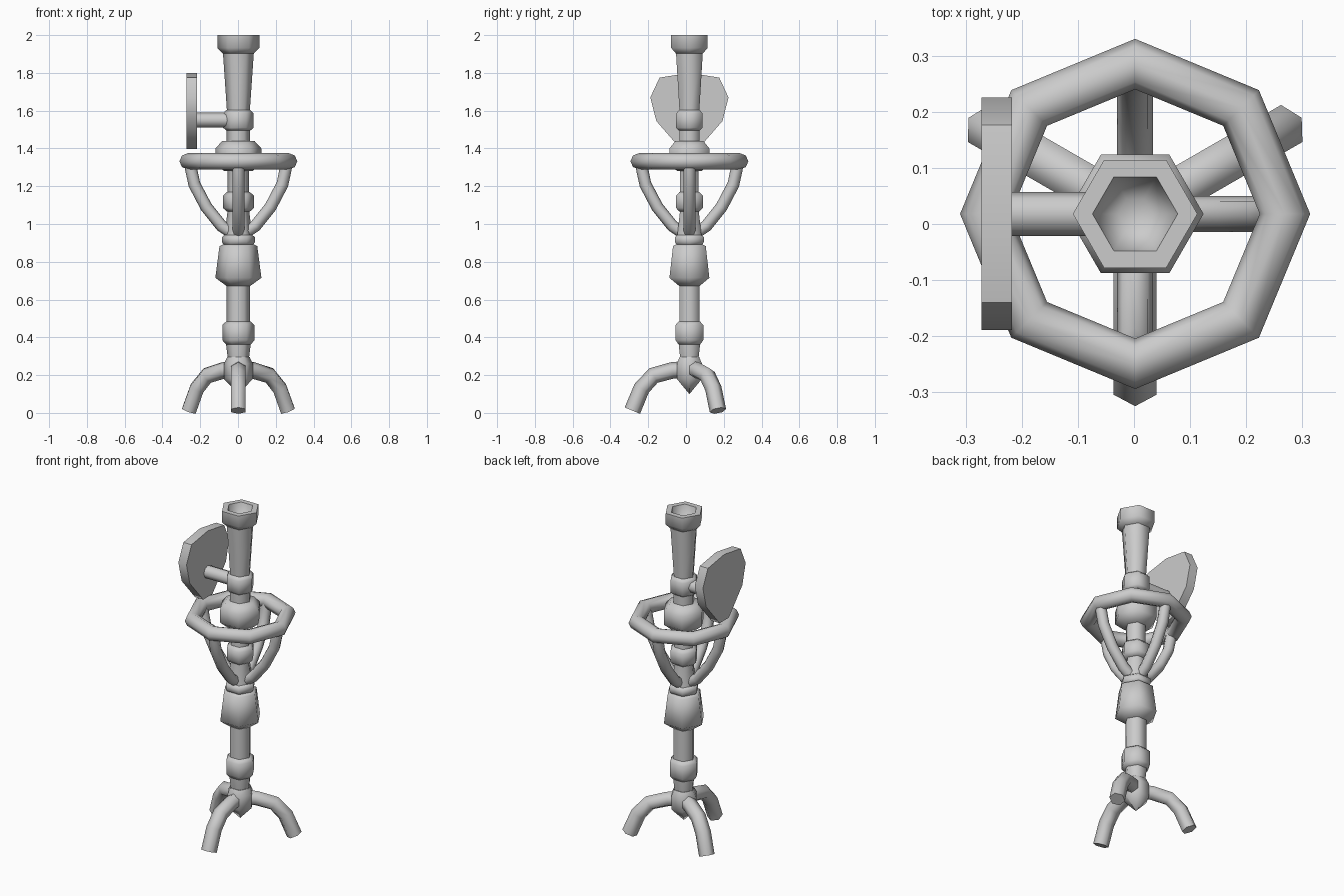
import bpy, bmesh, math
from mathutils import Vector, Matrix

if "Cube" in bpy.data.objects:
    bpy.data.objects.remove(bpy.data.objects["Cube"])

AXIS = Vector((0.002, 0.018, 0))

metal = bpy.data.materials.new("grey_metal")
metal.use_nodes = True
GREY = (0.6, 0.6, 0.6, 1)
metal.diffuse_color = GREY
metal.node_tree.nodes["Principled BSDF"].inputs["Base Color"].default_value = GREY


def finish(name, bm, angle):
    bmesh.ops.recalc_face_normals(bm, faces=bm.faces)
    mesh = bpy.data.meshes.new(name)
    bm.to_mesh(mesh)
    bm.free()
    mesh.materials.append(metal)
    ob = bpy.data.objects.new(name, mesh)
    ob.location = AXIS
    bpy.context.collection.objects.link(ob)
    bpy.ops.object.select_all(action="DESELECT")
    ob.select_set(True)
    bpy.context.view_layer.objects.active = ob
    bpy.ops.object.shade_smooth_by_angle(angle=math.radians(angle))
    return ob


def bridge(bm, rings, closed=False):
    n = len(rings[0])
    pairs = list(zip(rings, rings[1:])) + ([(rings[-1], rings[0])] if closed else [])
    for a, b in pairs:
        for i in range(n):
            j = (i + 1) % n
            bm.faces.new((a[i], a[j], b[j], b[i]))


def lathe(name, profile, sides=6, angle=61):
    """Turned part from (radius, height) points, capped at both ends."""
    bm = bmesh.new()
    rings = [[bm.verts.new((r * math.cos(math.tau * i / sides),
                            r * math.sin(math.tau * i / sides), z))
              for i in range(sides)] for r, z in profile]
    bridge(bm, rings)
    bm.faces.new(rings[0])
    bm.faces.new(rings[-1])
    bmesh.ops.remove_doubles(bm, verts=bm.verts, dist=0.0005)
    return finish(name, bm, angle)


def tube(name, path, radius, sides, turn=0.0):
    """Bent pipe whose path of (distance, height) points lies in one upright plane."""
    bm = bmesh.new()
    pts = [Vector((r, 0, z)) for r, z in path]
    rings = []
    for k, p in enumerate(pts):
        d = (pts[min(k + 1, len(pts) - 1)] - pts[max(k - 1, 0)]).normalized()
        side = Vector((0, 1, 0))
        up = d.cross(side)
        rings.append([bm.verts.new(p + radius * (up * math.cos(math.tau * i / sides)
                                                 + side * math.sin(math.tau * i / sides)))
                      for i in range(sides)])
    bridge(bm, rings)
    bm.faces.new(rings[0])
    bm.faces.new(rings[-1])
    bm.transform(Matrix.Rotation(math.radians(turn), 4, "Z"))
    return finish(name, bm, 61)


# Column sections, bottom to top
lathe("base_hub", [(0.0005, 0.1), (0.077, 0.18), (0.077, 0.26), (0.06, 0.295)])
lathe("lower_stem", [(0.055, 0.28), (0.065, 0.36), (0.065, 0.4)])
lathe("lower_collar", [(0.064, 0.36), (0.085, 0.385), (0.085, 0.465), (0.064, 0.485)])
lathe("middle_stem", [(0.062, 0.46), (0.062, 0.7)])
lathe("flared_grip", [(0.06, 0.67), (0.122, 0.715), (0.1, 0.883), (0.08, 0.892)])
lathe("neck_ring", [(0.075, 0.885), (0.088, 0.905), (0.088, 0.93), (0.07, 0.945)])
lathe("neck", [(0.075, 0.93), (0.057, 1.07), (0.057, 1.3)])
lathe("neck_collar", [(0.06, 1.065), (0.082, 1.085), (0.082, 1.15), (0.06, 1.17)])
lathe("upper_body", [(0.075, 1.28), (0.122, 1.32), (0.122, 1.4), (0.085, 1.44)])
lathe("upper_stem", [(0.062, 1.42), (0.062, 1.52)])
lathe("arm_collar", [(0.064, 1.495), (0.081, 1.51), (0.081, 1.585), (0.064, 1.603)])
lathe("tapered_pipe", [(0.06, 1.59), (0.082, 1.91)])
lathe("top_cup", [(0.08, 1.9), (0.111, 1.932), (0.111, 2), (0.076, 2),
                  (0.06, 1.94), (0.03, 1.918)])

# Eight-sided ring
bm = bmesh.new()
rings = []
for k in range(8):
    a = math.tau * k / 8
    rings.append([])
    for i in range(8):
        b = math.tau * i / 8
        r = 0.267 + 0.045 * math.cos(b)
        rings[k].append(bm.verts.new((r * math.cos(a), r * math.sin(a),
                                      1.332 + 0.043 * math.sin(b))))
bridge(bm, rings, closed=True)
finish("hoop", bm, 61)

# Curved struts that carry the ring
strut = [(0.255, 1.32), (0.248, 1.28), (0.233, 1.21), (0.17, 1.09), (0.09, 0.99), (0.03, 0.95)]
for k, side in enumerate(("left", "back", "right", "front")):
    tube("hoop_strut_" + side, strut, 0.032, 8, 90 * k)

# Three bent legs
leg = [(0, 0.232), (0.09, 0.225), (0.19, 0.198), (0.253, 0.13), (0.302, 0.012)]
for side, turn in (("back_left", 30), ("back_right", 150), ("front", 270)):
    tube("leg_" + side, leg, 0.044, 6, turn)

# Side arm with a shield-shaped plate
tube("side_arm", [(0, 1.55), (0.23, 1.55)], 0.039, 8, 180)
half = [(0.158, 1.775), (0.207, 1.67), (0.175, 1.545), (0.045, 1.396)]
outline = [(0, 1.8)] + half + [(-y, z) for y, z in reversed(half)]
bm = bmesh.new()
rings = [[bm.verts.new((x, y, z)) for y, z in outline] for x in (-0.274, -0.219)]
bridge(bm, rings)
for ring in rings:
    bm.faces.new(ring)
finish("side_plate", bm, 50)
